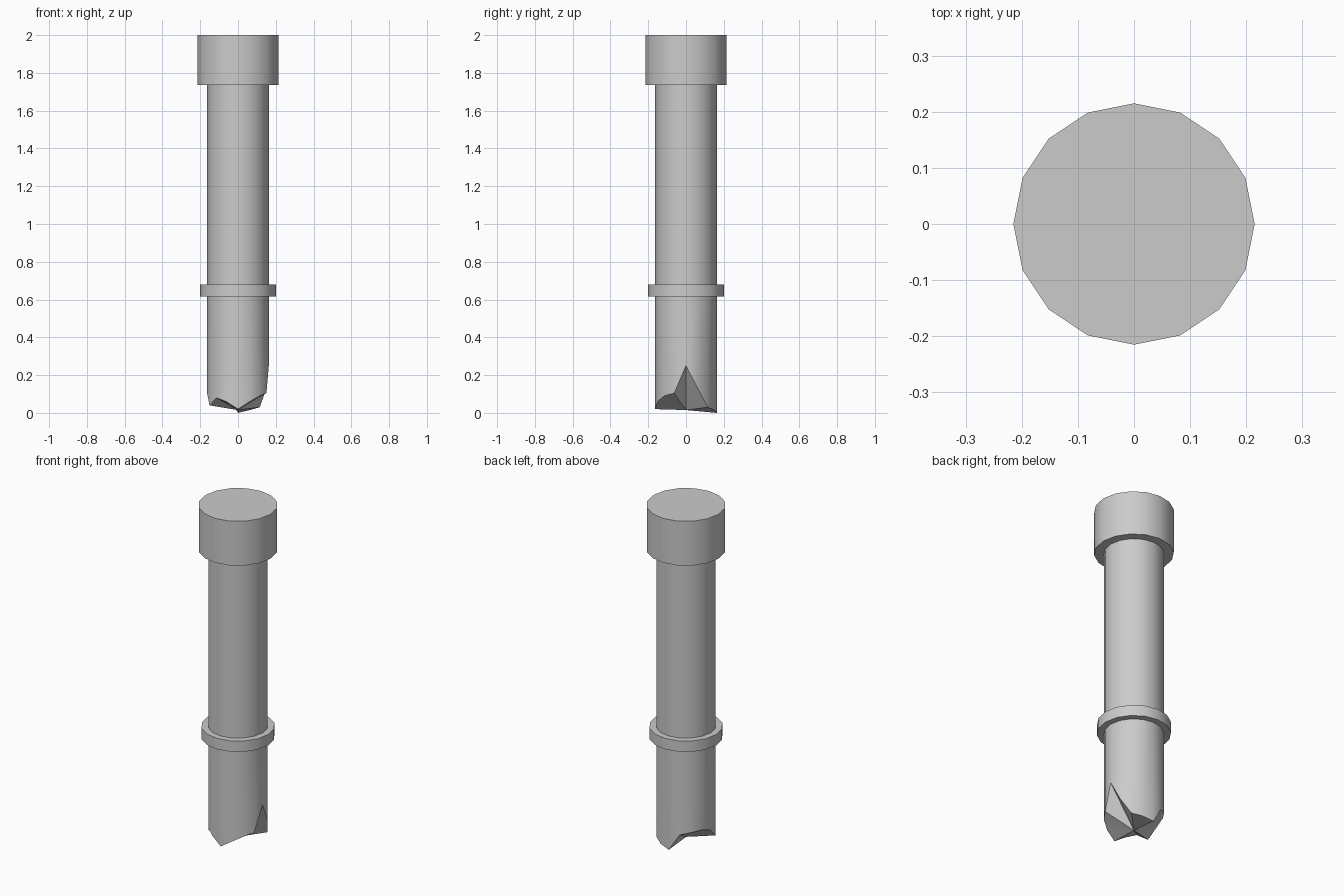
import bpy, bmesh
from math import cos, sin, pi, radians

if "Cube" in bpy.data.objects:
    bpy.data.objects.remove(bpy.data.objects["Cube"])

SIDES = 16
SHAFT_R = 0.163


def ring(bm, radius, heights):
    return [bm.verts.new((radius * cos(2 * pi * i / SIDES),
                          radius * sin(2 * pi * i / SIDES), z))
            for i, z in enumerate(heights)]


# Broken lower rim, counter-clockwise from +x
broken_rim = [0.25, 0.13, 0.03, 0.015, 0.0, 0.10, 0.115, 0.12,
              0.10, 0.04, 0.08, 0.06, 0.02, 0.06, 0.09, 0.105]

# Turned profile above the break: shaft, collar, shaft, head
profile = [(SHAFT_R, 0.615), (0.20, 0.615), (0.20, 0.68), (SHAFT_R, 0.68),
           (SHAFT_R, 1.735), (0.215, 1.735), (0.215, 2.0)]

bm = bmesh.new()
rings = [ring(bm, SHAFT_R, broken_rim)]
rings += [ring(bm, r, [z] * SIDES) for r, z in profile]
for low, high in zip(rings, rings[1:]):
    for i in range(SIDES):
        j = (i + 1) % SIDES
        bm.faces.new((low[i], low[j], high[j], high[i]))

# Flat top of the head
bm.faces.new(rings[-1])

# Splintered underside, fanned from a low centre point
tip = bm.verts.new((0, 0, 0.015))
for i in range(SIDES):
    bm.faces.new((tip, rings[0][(i + 1) % SIDES], rings[0][i]))

bmesh.ops.recalc_face_normals(bm, faces=bm.faces[:])
mesh = bpy.data.meshes.new("broken_post")
bm.to_mesh(mesh)
bm.free()
post = bpy.data.objects.new("broken_post", mesh)
bpy.context.collection.objects.link(post)

# Smooth round sides, sharp steps and break
bpy.context.view_layer.objects.active = post
post.select_set(True)
bpy.ops.object.shade_smooth_by_angle(angle=radians(30))
